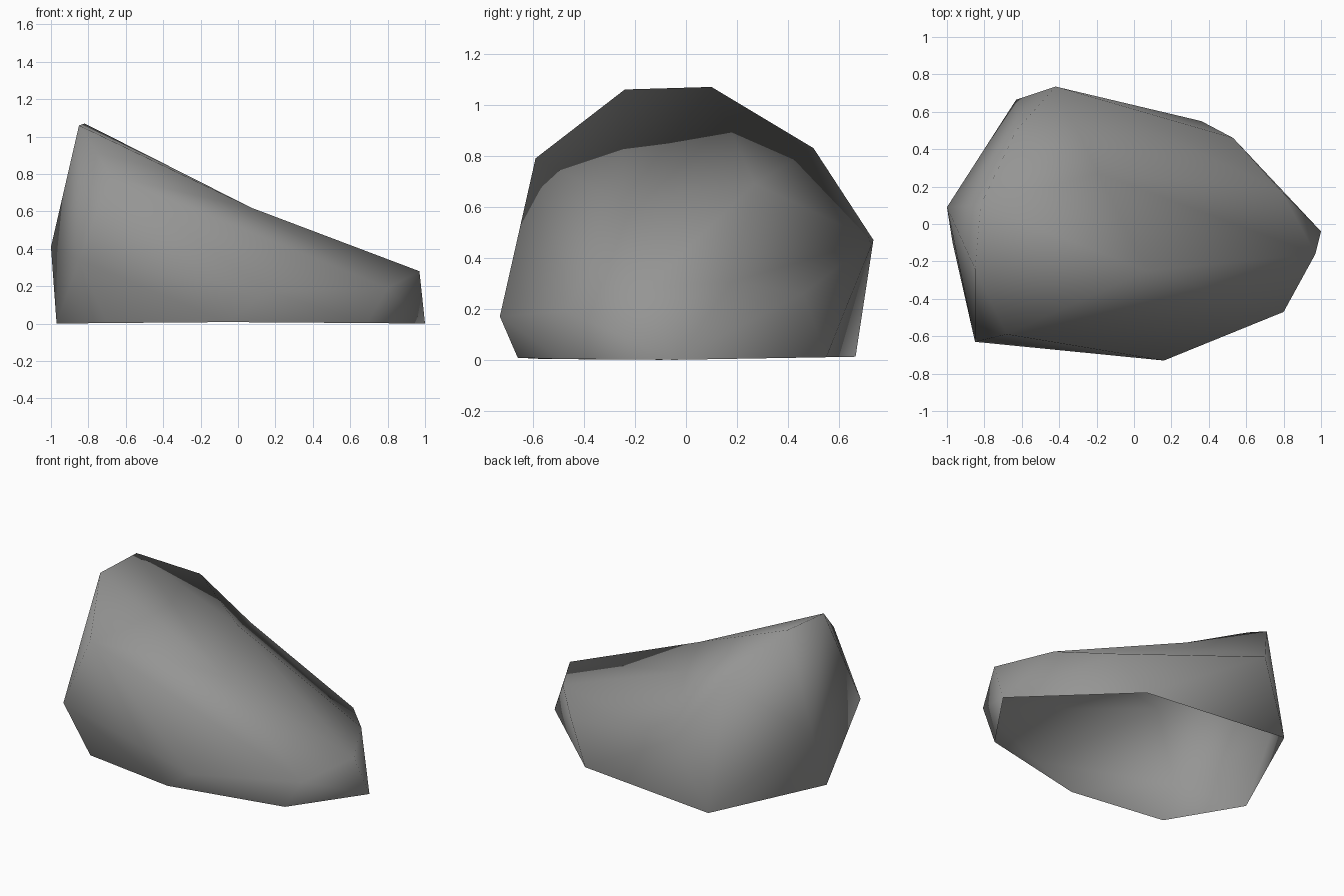
import bpy
import bmesh

if "Cube" in bpy.data.objects:
    bpy.data.objects.remove(bpy.data.objects["Cube"])

# Corner points of the boulder, ring by ring
base = [(1, -.04, 0), (.36, .55, .01), (-.63, .665, .012), (-.97, -.1, 0),
        (-.70, -.56, .003), (-.06, -.66, .008), (.69, -.49, .003)]
sides = [(.8, -.47, .19), (.16, -.73, .17), (-.85, -.63, .34), (-1, .09, .41),
         (.53, .46, .26), (.97, -.16, .28), (.785, .18, .305)]
crest = [(-.85, -.24, 1.06), (-.82, .1, 1.07), (-.68, -.59, .79)]
# Points around the shallow dents on top: lifted for the hull, then lowered again
dents = [((.07, -.25, .62), .07), ((-.19, .27, .69), .09),
         ((-.42, .735, .47), .18), ((-.63, .5, .83), .05)]

bm = bmesh.new()
for p in base + sides + crest:
    bm.verts.new(p)
lifted = [(bm.verts.new((x, y, z + lift)), lift) for (x, y, z), lift in dents]
bmesh.ops.convex_hull(bm, input=bm.verts[:])
for v, lift in lifted:
    v.co.z -= lift
bmesh.ops.recalc_face_normals(bm, faces=bm.faces[:])

# Open underside
under = [f for f in bm.faces if all(v.co.z < .05 for v in f.verts)]
bmesh.ops.delete(bm, geom=under, context='FACES')

mesh = bpy.data.meshes.new("boulder")
bm.to_mesh(mesh)
bm.free()
boulder = bpy.data.objects.new("boulder", mesh)
bpy.context.collection.objects.link(boulder)

# Smooth shading all over, one stone grey
for f in mesh.polygons:
    f.use_smooth = True
grey = bpy.data.materials.new("stone grey")
grey.diffuse_color = (.3, .3, .295, 1)
grey.use_nodes = True
grey.node_tree.nodes["Principled BSDF"].inputs["Base Color"].default_value = grey.diffuse_color
mesh.materials.append(grey)
